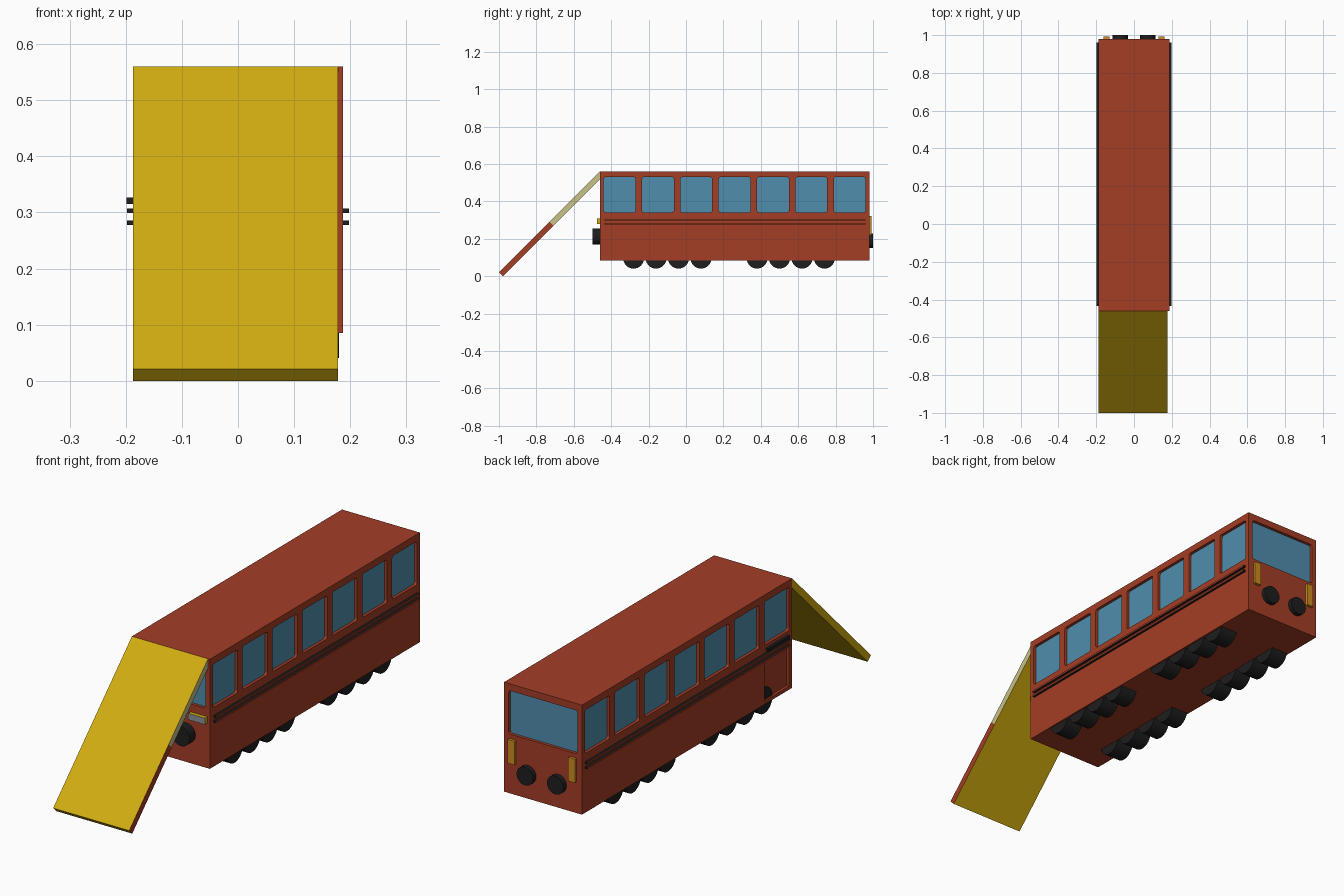
import bpy, bmesh, math

if "Cube" in bpy.data.objects:
    bpy.data.objects.remove(bpy.data.objects["Cube"])


def mat(name, r, g, b):
    m = bpy.data.materials.new(name)
    m.diffuse_color = (r, g, b, 1)
    m.use_nodes = True
    m.node_tree.nodes["Principled BSDF"].inputs["Base Color"].default_value = m.diffuse_color
    return m


RED = mat("brick red", 0.37, 0.047, 0.019)
BLUE = mat("window blue", 0.08, 0.27, 0.42)
YELLOW = mat("yellow", 0.64, 0.42, 0.005)
BLACK = mat("black", 0.013, 0.013, 0.014)
ORANGE = mat("lamp orange", 0.62, 0.26, 0.015)
GREY = mat("lamp grey", 0.27, 0.29, 0.32)
CREAM = mat("pale cream", 0.57, 0.54, 0.25)


def outline(u0, u1, v0, v1, r):
    """Rectangle, with rounded corners when r > 0."""
    if r == 0:
        return [(u0, v0), (u1, v0), (u1, v1), (u0, v1)]
    pts = []
    for k, (u, v) in enumerate([(u1 - r, v1 - r), (u0 + r, v1 - r), (u0 + r, v0 + r), (u1 - r, v0 + r)]):
        for i in range(4):
            a = math.radians(90 * k + 30 * i)
            pts.append((u + r * math.cos(a), v + r * math.sin(a)))
    return pts


def add_prism(bm, pts, axis, w0, w1):
    """Extrude a (u, z) outline along x or y from w0 to w1."""
    rings = []
    for w in (w0, w1):
        rings.append([bm.verts.new((w, u, v) if axis == 'x' else (u, w, v)) for u, v in pts])
    n = len(pts)
    bm.faces.new(rings[0])
    bm.faces.new(rings[1])
    for i in range(n):
        j = (i + 1) % n
        bm.faces.new((rings[0][i], rings[0][j], rings[1][j], rings[1][i]))


def finish(bm, name, *mats):
    bmesh.ops.recalc_face_normals(bm, faces=bm.faces)
    me = bpy.data.meshes.new(name)
    bm.to_mesh(me)
    bm.free()
    for m in mats:
        me.materials.append(m)
    ob = bpy.data.objects.new(name, me)
    bpy.context.collection.objects.link(ob)
    return ob


def block(name, axis, pts, w0, w1, *mats):
    bm = bmesh.new()
    add_prism(bm, pts, axis, w0, w1)
    return finish(bm, name, *mats)


def paint(ob, index, rule):
    for p in ob.data.polygons:
        if rule(p):
            p.material_index = index


def cylinder(name, axis, r, loc, depth):
    rot = (0, math.pi / 2, 0) if axis == 'x' else (math.pi / 2, 0, 0)
    bpy.ops.mesh.primitive_cylinder_add(vertices=32, radius=r, depth=depth, location=loc, rotation=rot)
    ob = bpy.context.object
    ob.name = name
    ob.data.materials.append(BLACK)
    bpy.ops.object.shade_smooth_by_angle()


# Body shell
HW, YF, YB = 0.187, -0.46, 0.98
DEPTH = 0.015
body = block("carriage_body", 'x', outline(YF, YB, 0.085, 0.56, 0), -HW, HW, RED)

# Recessed windows: seven per side plus one at each end: (axis, outline, surface, outward sign)
openings = []
for s in (-1, 1):
    for i in range(7):
        y = -0.44 + i * 0.205
        openings.append(('x', outline(y, y + 0.17, 0.342, 0.53, 0.01), HW * s, s))
end = outline(-0.165, 0.165, 0.342, 0.53, 0.01)
openings += [('y', end, YF, -1), ('y', end, YB, 1)]

cut = bmesh.new()
glass = bmesh.new()
for axis, pts, w, s in openings:
    add_prism(cut, pts, axis, w - s * DEPTH, w + s * 0.03)
    add_prism(glass, pts, axis, w - s * (DEPTH + 0.003), w - s * (DEPTH - 0.002))
# Door recess on the left side
add_prism(cut, outline(-0.44, -0.27, 0.1, 0.27, 0), 'x', -HW + 0.012, -HW - 0.03)
finish(glass, "window_glass", BLUE)
cutter = finish(cut, "opening_cutter", RED)
cutter.hide_render = True
mod = body.modifiers.new("openings", 'BOOLEAN')
mod.operation = 'DIFFERENCE'
mod.solver = 'EXACT'
mod.object = cutter
bpy.context.view_layer.objects.active = body
bpy.ops.object.modifier_apply(modifier=mod.name)
bpy.data.objects.remove(cutter)

# Side rails: black bars with red outer faces, and a door handle
for s in (-1, 1):
    for z in (0.282, 0.303):
        rail = block("side_rail", 'x', outline(-0.435, 0.96, z - 0.004, z + 0.004, 0),
                     s * (HW - 0.003), s * (HW + 0.011), BLACK, RED)
        paint(rail, 1, lambda p: p.normal.x * s > 0.9)
block("door_handle", 'x', outline(-0.43, -0.28, 0.315, 0.327, 0), -HW - 0.012, -HW + 0.003, BLACK)

# Wheels
for s in (-1, 1):
    for start in (-0.28, 0.38):
        for i in range(4):
            cylinder("wheel", 'x', 0.056, (s * 0.14, start + i * 0.12, 0.097), 0.08)

# Buffers and lamps at both ends
for s in (-1, 1):
    cylinder("front_buffer", 'y', 0.043, (s * 0.075, -0.477, 0.212), 0.044)
    cylinder("rear_buffer", 'y', 0.04, (s * 0.073, 0.987, 0.19), 0.026)
    block("rear_lamp", 'y', outline(s * 0.145 - 0.016, s * 0.145 + 0.016, 0.22, 0.323, 0), 0.975, 0.992, ORANGE)
    lamp = block("front_lamp", 'y', outline(s * 0.135 - 0.04, s * 0.135 + 0.04, 0.28, 0.308, 0),
                 -0.477, -0.455, YELLOW, GREY)
    paint(lamp, 1, lambda p: p.normal.y < -0.9)

# Sloping front panel in two lengths; right edge is red below, cream above
lower = block("ramp_lower", 'x', [(-1, 0.021), (-0.979, 0), (-0.709, 0.27), (-0.73, 0.291)],
              -HW, 0.178, YELLOW, RED)
upper = block("ramp_upper", 'x', [(-0.73, 0.291), (-0.709, 0.27), (-0.46, 0.519), (-0.46, 0.56)],
              -HW, 0.178, YELLOW, CREAM)
for part in (lower, upper):
    paint(part, 1, lambda p: p.normal.x > 0.9)
